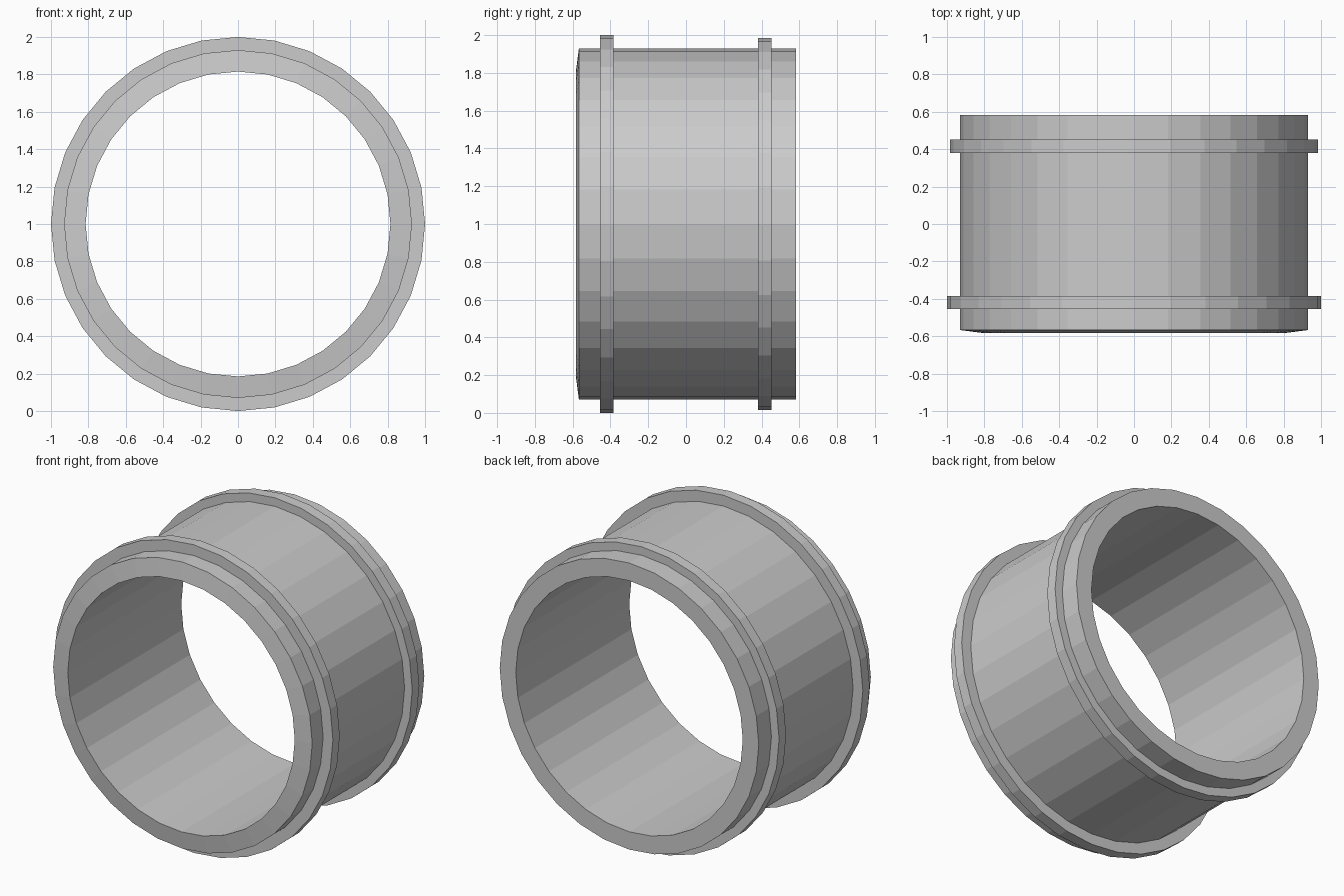
import bpy, bmesh, math

if "Cube" in bpy.data.objects:
    bpy.data.objects.remove(bpy.data.objects["Cube"])

SIDES = 32
CENTRE_Z = 1.0

grey = bpy.data.materials.new("plain grey")
grey.diffuse_color = (0.6, 0.6, 0.6, 1.0)
grey.use_nodes = True
grey.node_tree.nodes["Principled BSDF"].inputs["Base Color"].default_value = grey.diffuse_color


def lathe(name, profile):
    """Spin a closed (radius, y) profile round the y axis, with flat faces."""
    bm = bmesh.new()
    rings = []
    for i in range(SIDES):
        a = 2 * math.pi * i / SIDES
        rings.append([bm.verts.new((r * math.sin(a), y, CENTRE_Z + r * math.cos(a)))
                      for r, y in profile])
    n = len(profile)
    for i in range(SIDES):
        a, b = rings[i], rings[(i + 1) % SIDES]
        for j in range(n):
            k = (j + 1) % n
            bm.faces.new((a[j], a[k], b[k], b[j]))
    bmesh.ops.recalc_face_normals(bm, faces=bm.faces)
    mesh = bpy.data.meshes.new(name)
    bm.to_mesh(mesh)
    bm.free()
    mesh.materials.append(grey)
    obj = bpy.data.objects.new(name, mesh)
    bpy.context.collection.objects.link(obj)
    return obj


# Sleeve with two raised bands and a slightly sloped front rim
lathe("banded_sleeve", [
    (0.815, -0.582), (0.93, -0.567),
    (0.93, -0.455), (1.0, -0.455), (1.0, -0.385), (0.93, -0.385),    # front band
    (0.93, 0.38), (0.985, 0.38), (0.985, 0.452), (0.93, 0.452),      # back band
    (0.93, 0.582), (0.815, 0.582),
])
